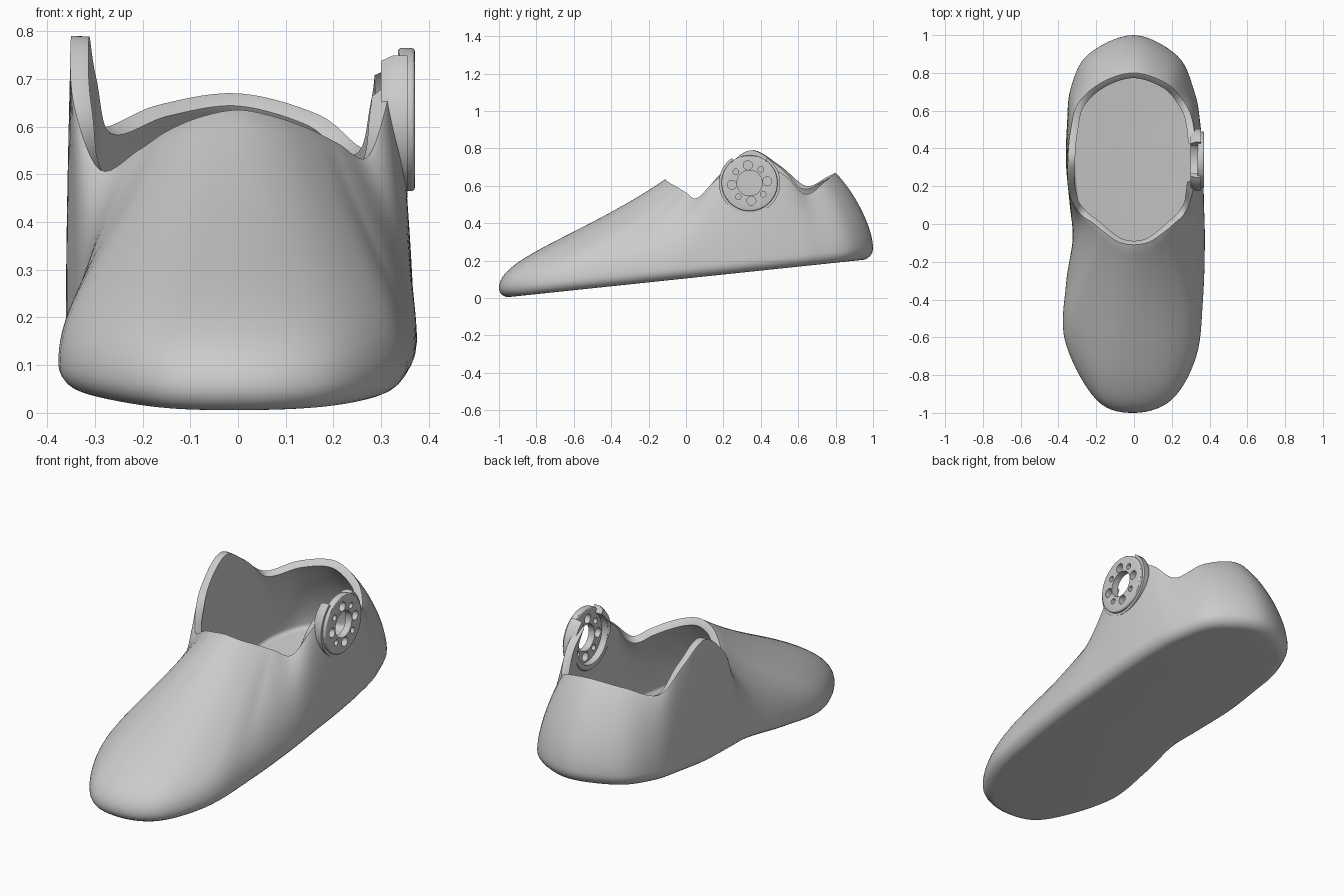
import bpy, bmesh, math
from mathutils import Vector, Matrix

old = bpy.data.objects.get("Cube")
if old:
    bpy.data.objects.remove(old, do_unlink=True)

grey = bpy.data.materials.new("light grey plastic")
grey.use_nodes = True
colour = (0.6, 0.6, 0.6, 1)
grey.diffuse_color = colour
grey.node_tree.nodes["Principled BSDF"].inputs["Base Color"].default_value = colour


def make_object(name, bm):
    mesh = bpy.data.meshes.new(name)
    bm.to_mesh(mesh)
    bm.free()
    obj = bpy.data.objects.new(name, mesh)
    bpy.context.collection.objects.link(obj)
    mesh.materials.append(grey)
    return obj


def apply_modifier(obj, kind, **settings):
    mod = obj.modifiers.new(kind.title(), kind)
    for key, value in settings.items():
        setattr(mod, key, value)
    bpy.context.view_layer.objects.active = obj
    bpy.ops.object.modifier_apply(modifier=mod.name)


def subtract(obj, cutter):
    cutter.hide_render = True
    apply_modifier(obj, "BOOLEAN", operation="DIFFERENCE", object=cutter, solver="EXACT")
    bpy.data.objects.remove(cutter, do_unlink=True)


def smooth(obj, degrees):
    bpy.ops.object.select_all(action="DESELECT")
    obj.select_set(True)
    bpy.context.view_layer.objects.active = obj
    bpy.ops.object.shade_smooth_by_angle(angle=math.radians(degrees))


def add_cylinder(bm, centre, radius, depth, segments=48):
    place = Matrix.Translation(centre) @ Matrix.Rotation(math.pi / 2, 4, "Y")
    bmesh.ops.create_cone(bm, cap_ends=True, segments=segments, radius1=radius,
                          radius2=radius, depth=depth, matrix=place)


def closed_spline(points, steps):
    """Smooth closed curve through the given points."""
    result = []
    count = len(points)
    for i in range(count):
        a, b, c, d = (points[(i + k) % count] for k in (-1, 0, 1, 2))
        for s in range(steps):
            t = s / steps
            result.append(b + (c - a) * (t / 2) + (a * 2 - b * 5 + c * 4 - d) * (t * t / 2)
                          + (b * 3 - a - c * 3 + d) * (t ** 3 / 2))
    return result


# Shell guides from the toe round by the left: outline x, y then rim x, y, z
guides = [
    (0, -1, 0, -.11, .635), (.2, -.93, .08, -.095, .62), (.33, -.7, .15, -.05, .595),
    (.365, -.4, .21, 0, .565), (.375, -.1, .27, .06, .535), (.37, .12, .31, .17, .64),
    (.365, .34, .325, .34, .74), (.35, .54, .315, .52, .66), (.32, .7, .27, .64, .555),
    (.23, .89, .17, .745, .625), (0, 1, 0, .8, .67), (-.24, .9, -.17, .75, .645),
    (-.335, .72, -.295, .64, .6), (-.355, .52, -.335, .5, .71), (-.36, .32, -.35, .34, .79),
    (-.34, .1, -.345, .17, .65), (-.325, -.08, -.29, .06, .51), (-.36, -.32, -.21, 0, .55),
    (-.365, -.62, -.15, -.05, .59), (-.2, -.93, -.08, -.095, .62)]
STEPS, RISE, EDGE = 7, 26, .055


def sole_height(y):
    return .105 + .105 * y


outline = closed_spline([Vector((g[0], g[1], 0)) for g in guides], STEPS)
rim = closed_spline([Vector(g[2:]) for g in guides], STEPS)
count = len(outline)

# Shell: each column runs up from the rounded sole edge to the rim
bm = bmesh.new()
columns = []
for i in range(count):
    foot, top = outline[i].copy(), rim[i]
    along = (outline[(i + 1) % count] - outline[i - 1]).normalized()
    inward = Vector((-along.y, along.x, 0))
    column = []
    for k in range(6):
        angle = math.pi / 2 * (1 - k / 6)
        point = foot + inward * EDGE * (1 - math.cos(angle))
        point.z = sole_height(point.y) + EDGE * (1 - math.sin(angle))
        column.append(bm.verts.new(point))
    foot.z = sole_height(foot.y) + EDGE
    span = foot - top
    heel = min(max((foot.y + .5) / .6, 0), 1)
    low = foot - Vector((0, 0, span.z * .28))
    high = top + Vector((span.x * .5, span.y * .5, span.z * (.52 - .27 * heel)))
    for k in range(RISE + 1):
        t = k / RISE
        u = 1 - t
        column.append(bm.verts.new(foot * u ** 3 + low * (3 * u * u * t)
                                   + high * (3 * u * t * t) + top * t ** 3))
    columns.append(column)
for i in range(count):
    a, b = columns[i], columns[(i + 1) % count]
    for k in range(len(a) - 1):
        bm.faces.new((a[k], b[k], b[k + 1], a[k + 1]))
bm.faces.new([c[0] for c in reversed(columns)])
bm.normal_update()
shell = make_object("shoe_shell", bm)
apply_modifier(shell, "SOLIDIFY", thickness=.038, offset=-1)
apply_modifier(shell, "BEVEL", width=.012, segments=3, limit_method="ANGLE",
               angle_limit=math.radians(60))

# Round opening in the left tab behind the dial
hub = Vector((.345, .34, .615))
bm = bmesh.new()
add_cylinder(bm, hub, .128, .3, 64)
subtract(shell, make_object("tab_cutter", bm))
smooth(shell, 40)

# Dial with a centre hole and alternating large and small holes
bm = bmesh.new()
add_cylinder(bm, hub + Vector((.008, 0, 0)), .15, .036, 96)
dial = make_object("dial", bm)
apply_modifier(dial, "BEVEL", width=.008, segments=3, limit_method="ANGLE")
bm = bmesh.new()
add_cylinder(bm, hub, .068, .2)
for k in range(8):
    angle = math.pi / 4 * k + .1
    spot = Vector((0, math.cos(angle), math.sin(angle))) * .095
    add_cylinder(bm, hub + spot, .015 if k % 2 else .024, .2, 24)
subtract(dial, make_object("hole_cutter", bm))
smooth(dial, 30)

# Collar holding the dial, open at the top
bm = bmesh.new()
previous = None
ARC = 60
for k in range(ARC + 1):
    angle = math.radians(125 + 290 * k / ARC)
    ring = []
    for x, radius in ((-.045, .126), (-.045, .15), (-.02, .164), (.01, .164), (.01, .126)):
        offset = Vector((x, math.cos(angle) * radius, math.sin(angle) * radius))
        ring.append(bm.verts.new(hub + offset))
    if previous:
        for j in range(len(ring)):
            n = (j + 1) % len(ring)
            bm.faces.new((previous[j], previous[n], ring[n], ring[j]))
    if k in (0, ARC):
        bm.faces.new(ring)
    previous = ring
bmesh.ops.recalc_face_normals(bm, faces=bm.faces)
collar = make_object("dial_collar", bm)
smooth(collar, 30)
